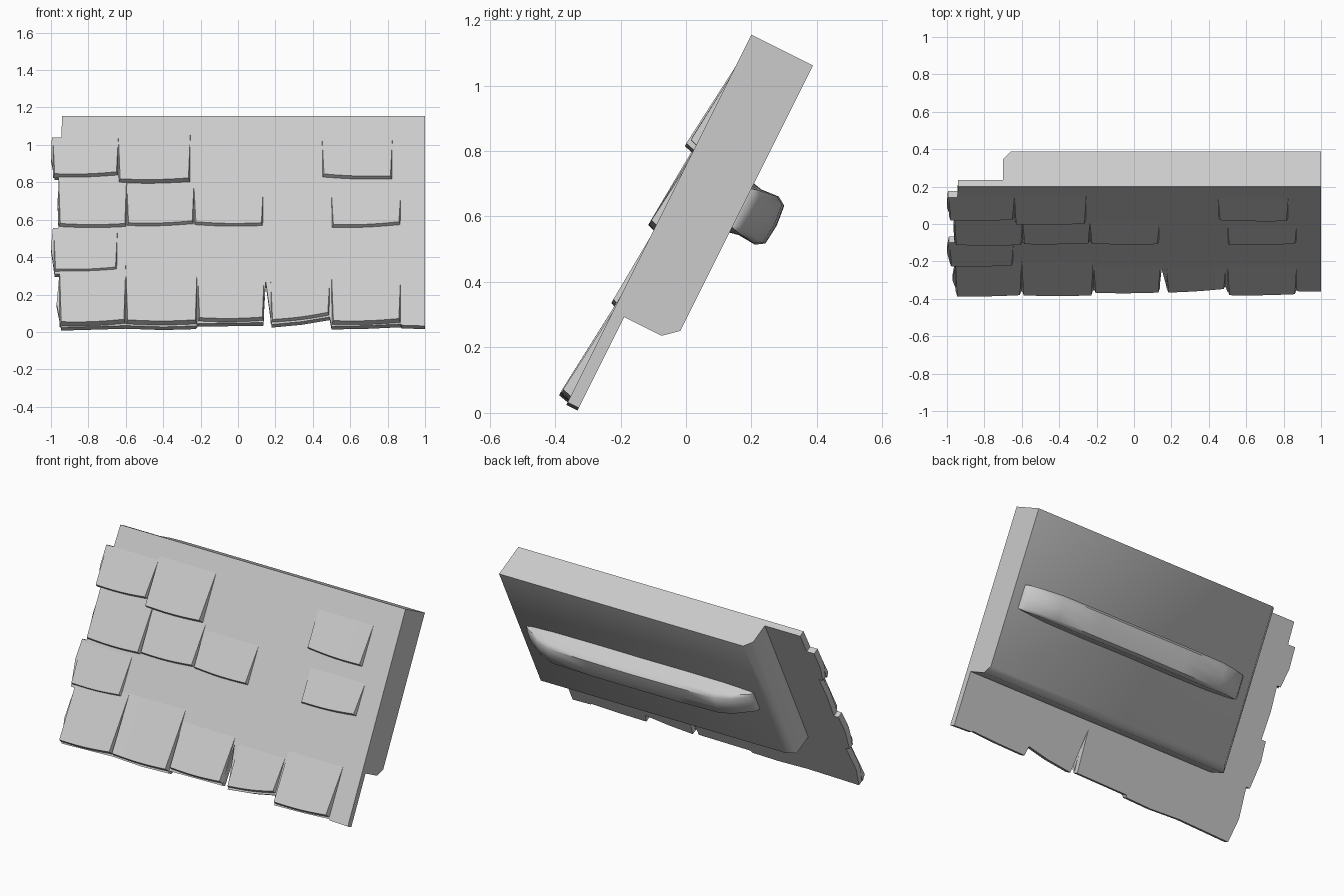
import bpy, bmesh, math
from mathutils import Vector

cube = bpy.data.objects.get("Cube")
if cube:
    bpy.data.objects.remove(cube, do_unlink=True)

# One plain grey for everything
grey = bpy.data.materials.new("plain_grey")
grey.use_nodes = True
grey.diffuse_color = (0.6, 0.6, 0.6, 1)
grey.node_tree.nodes["Principled BSDF"].inputs["Base Color"].default_value = grey.diffuse_color


def roof_point(x, d, n):
    """x across, d down the slope from the ridge, n depth behind the front plane"""
    return Vector((x, 0.2 - 0.447 * d + 0.894 * n, 1.155 - 0.894 * d - 0.447 * n))


def slope(z):
    """Distance down the slope for a height on the front plane"""
    return (1.155 - z) / 0.894


def loft(name, rings, smooth=30):
    """Skin closed rings of (x, d, n) points and cap both ends"""
    bm = bmesh.new()
    loops = [[bm.verts.new(roof_point(*p)) for p in ring] for ring in rings]
    for a, b in zip(loops, loops[1:]):
        for i in range(len(a)):
            j = (i + 1) % len(a)
            bm.faces.new((a[i], a[j], b[j], b[i]))
    bm.faces.new(loops[0])
    bm.faces.new(loops[-1])
    bmesh.ops.recalc_face_normals(bm, faces=bm.faces)
    mesh = bpy.data.meshes.new(name)
    bm.to_mesh(mesh)
    bm.free()
    mesh.materials.append(grey)
    obj = bpy.data.objects.new(name, mesh)
    bpy.context.collection.objects.link(obj)
    bpy.ops.object.select_all(action='DESELECT')
    obj.select_set(True)
    bpy.context.view_layer.objects.active = obj
    bpy.ops.object.shade_smooth_by_angle(angle=math.radians(smooth))
    return obj


# Thin roof sheet with stepped left side, ragged bottom and a split
outline = [(-0.94, 1.155), (-0.945, 1.04), (-0.995, 1.04), (-1, 0.93), (-0.98, 0.83),
           (-0.955, 0.83), (-0.965, 0.7), (-0.96, 0.555), (-0.99, 0.555), (-1, 0.45),
           (-0.98, 0.31), (-0.955, 0.31), (-0.97, 0.15), (-0.945, 0.024), (-0.6, 0.034),
           (-0.4, 0.027), (-0.225, 0.032), (-0.215, 0.045), (0.135, 0.05), (0.148, 0.27),
           (0.18, 0.04), (0.34, 0.055), (0.49, 0.08), (0.5, 0.03), (0.7, 0.034),
           (0.87, 0.042), (0.875, 0.036), (1, 0.032), (1, 1.155)]
loft("roof_sheet", [[(x, slope(z), n) for x, z in outline] for n in (0, 0.038)])

# Thick backing block, chamfered at its lower and left edges
loft("backing_block",
     [[(left, 0, n), (1, 0, n), (1, low, n), (left, low, n)]
      for left, low, n in ((-0.7, 0.946, 0.02), (-0.7, 0.946, 0.165), (-0.66, 0.907, 0.21))],
     smooth=50)

# Lifted shingles: left, right, top height, bottom height at each side, lift
shingles = [
    (-0.99, -0.64, 1.04, 0.835, 0.845, 0.025), (-0.64, -0.255, 1.06, 0.805, 0.81, 0.03),
    (0.45, 0.825, 1.03, 0.835, 0.825, 0.022), (-0.96, -0.595, 0.85, 0.57, 0.57, 0.022),
    (-0.595, -0.235, 0.8, 0.575, 0.585, 0.02), (-0.235, 0.135, 0.77, 0.58, 0.575, 0.02),
    (0.5, 0.87, 0.74, 0.565, 0.58, 0.02), (-0.985, -0.645, 0.54, 0.33, 0.34, 0.016),
    (-0.955, -0.6, 0.36, 0.04, 0.053, 0.033), (-0.6, -0.218, 0.36, 0.05, 0.05, 0.033),
    (-0.215, 0.14, 0.3, 0.065, 0.068, 0.026), (0.175, 0.49, 0.27, 0.058, 0.096, 0.02),
    (0.5, 0.87, 0.31, 0.047, 0.058, 0.03)]
STEPS = 6
for k, (x0, x1, top, low0, low1, lift) in enumerate(shingles):
    rings = []
    for i in range(STEPS + 1):
        t = i / STEPS
        sag = 0.006 * math.sin(math.pi * t)
        bottom = slope(low0 + (low1 - low0) * t - sag)
        x = x0 + (x1 - x0) * t
        outer = x + 0.02 * (0.5 - t)
        rings.append([(x, slope(top), 0), (x, slope(top), 0.008),
                      (x, bottom + 0.01, 0.008), (outer, bottom, -lift)])
    loft(f"shingle_{k + 1}", rings)

# Rounded grab handle along the back, flared into the block at both ends
profile = [(0.77, 0.222, 0.068), (0.75, 0.245, 0.072), (0.66, 0.295, 0.076),
           (0.57, 0.322, 0.08), (0.3, 0.328, 0.082), (0, 0.33, 0.08)]
stations = profile + [(-x, n, w) for x, n, w in reversed(profile[:-1])]
rings = []
for x, n, w in stations:
    mid, depth = 0.487, n - 0.2
    section = [(-1.05, 0), (-0.95, 0.3), (-1, 0.75), (-0.8, 0.95), (0, 1),
               (0.8, 0.95), (1, 0.75), (0.95, 0.3), (1.05, 0)]
    rings.append([(x + 0.17, mid + u * w, 0.2 + v * depth) for u, v in section])
loft("grab_handle", rings, smooth=50)
